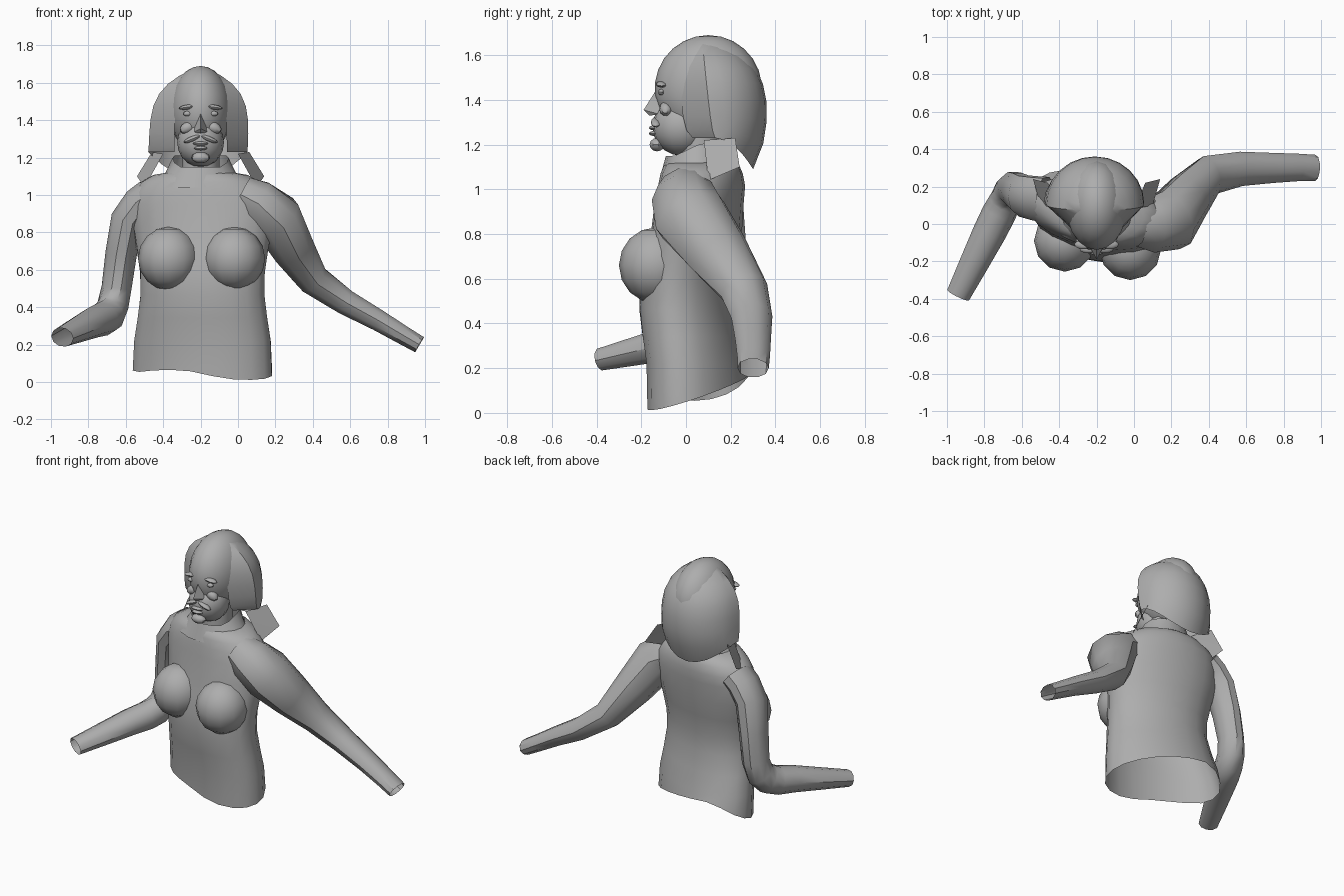
import bpy, bmesh, math
from mathutils import Vector, Matrix

cube = bpy.data.objects.get("Cube")
if cube:
    bpy.data.objects.remove(cube, do_unlink=True)

grey = bpy.data.materials.new("plain_grey")
grey.use_nodes = True
grey.diffuse_color = (.42, .42, .42, 1)
grey.node_tree.nodes["Principled BSDF"].inputs["Base Color"].default_value = grey.diffuse_color

MID = -.2  # x of the body's middle


def finish(bm, name):
    """Turn a bmesh into a named grey object, smooth apart from its creases."""
    bmesh.ops.recalc_face_normals(bm, faces=bm.faces)
    mesh = bpy.data.meshes.new(name)
    bm.to_mesh(mesh)
    bm.free()
    mesh.materials.append(grey)
    part = bpy.data.objects.new(name, mesh)
    bpy.context.collection.objects.link(part)
    bpy.ops.object.select_all(action='DESELECT')
    part.select_set(True)
    bpy.context.view_layer.objects.active = part
    bpy.ops.object.shade_smooth_by_angle(angle=math.radians(38))


def loft(name, rings, closed=True):
    """Skin a list of equal-length point rings."""
    bm = bmesh.new()
    rows = [[bm.verts.new(point) for point in ring] for ring in rings]
    count = len(rows[0])
    for lower, upper in zip(rows, rows[1:]):
        for i in range(count if closed else count - 1):
            j = (i + 1) % count
            bm.faces.new((lower[i], lower[j], upper[j], upper[i]))
    finish(bm, name)


def oval(center, width, depth, turn=0, count=20):
    """Horizontal ring of points, turned about the vertical."""
    spin = Matrix.Rotation(math.radians(turn), 3, 'Z')
    angles = [math.tau * i / count for i in range(count)]
    return [Vector(center) + spin @ Vector((width * math.cos(a), depth * math.sin(a), 0))
            for a in angles]


def smooth_path(points, widths):
    """Add a curved in-between station to each span of a limb."""
    keys = [Vector((*point, width)) for point, width in zip(points, widths)]
    path = []
    for i in range(len(keys) - 1):
        a, b = keys[i], keys[i + 1]
        before, after = keys[max(i - 1, 0)], keys[min(i + 2, len(keys) - 1)]
        path += [a, (a + b) * .5 + (a + b - before - after) / 16]
    return path + [keys[-1]]


def limb(name, points, widths, across, start_ratio, end_ratio, count=10):
    """Open tube; the ratios set how thick it is compared with its width."""
    path = smooth_path(points, widths)
    last = len(path) - 1
    rings = []
    for i, key in enumerate(path):
        along = (path[min(i + 1, last)] - path[max(i - 1, 0)]).xyz.normalized()
        side = Vector(across)
        side = (side - along * side.dot(along)).normalized()
        over = along.cross(side) * (start_ratio + (end_ratio - start_ratio) * i / last)
        angles = [math.tau * k / count for k in range(count)]
        rings.append([key.xyz + (side * math.cos(a) + over * math.sin(a)) * key.w
                      for a in angles])
    loft(name, rings)


def blob(name, center, size, tilt=0, segments=12):
    """Low ellipsoid, tilted in the front plane."""
    bm = bmesh.new()
    place = (Matrix.Translation(center) @ Matrix.Rotation(math.radians(tilt), 4, 'Y')
             @ Matrix.Diagonal((*size, 1)))
    bmesh.ops.create_uvsphere(bm, u_segments=segments, v_segments=segments * 2 // 3,
                              radius=1, matrix=place)
    finish(bm, name)


def patch(name, points, faces):
    bm = bmesh.new()
    verts = [bm.verts.new(point) for point in points]
    for face in faces:
        bm.faces.new([verts[i] for i in face])
    finish(bm, name)


# Torso: open below, narrow at the waist, twisted so the left side leads
torso = []
for step in range(8):
    t = step / 7
    waist = math.cos(math.tau * t)
    center = (MID + .01, .03 + .03 * waist, .1 + .85 * t)
    torso.append(oval(center, .365 + .025 * waist, .21 - .02 * t, 8 * t - 18))

# Slanted hem with a notch at the front
for point in torso[0]:
    from_mid = point.x - MID
    height = .08 + .3 * point.y - .08 * from_mid - .5 * max(0, -from_mid - .2)
    if point.y < 0:
        height += max(0, .07 - abs(from_mid))
    point.z = max(0, height)

# Shoulders round over into the neckline
for step in range(1, 5):
    a = math.pi / 8 * step
    torso.append(oval((MID, .07, .95 + .17 * math.sin(a)),
                      .18 + .2 * math.cos(a), .15 + .04 * math.cos(a), -10))
loft("torso", torso)

# Chest
blob("chest_right", (-.37, -.09, .66), (.165, .165, .17))
blob("chest_left", (-.02, -.135, .66), (.165, .165, .17))

# Arms: the left swings out and back, the right bends forward
limb("left_arm",
     [(.02, 0, 1), (.2, .02, .88), (.4, .26, .55), (.75, .3, .33), (.97, .3, .2)],
     [.12, .17, .11, .08, .07], (0, 1, 0), .9, .7)
limb("right_arm",
     [(-.47, .13, 1), (-.59, .15, .87), (-.65, .19, .5), (-.69, .12, .36),
      (-.77, -.04, .32), (-.94, -.38, .24)],
     [.09, .09, .08, .09, .09, .065], (1, 0, 0), 1.4, .8)

# Neck and standing collar, higher at the back
loft("neck", [oval((MID, .06, z), .1, .1, count=12) for z in (1, 1.25)])
collar = [oval((MID, .05, 1.04 + .055 * i), .25 - .05 * i, .17 - .015 * i, count=16)
          for i in range(3)]
for point in collar[-1]:
    point.z += .06 * min(1, max(0, point.y * 8 + .4))
loft("collar", collar)

# Head
blob("skull", (MID, .1, 1.45), (.165, .24, .24), segments=20)
blob("jaw", (MID, -.02, 1.28), (.125, .13, .13), segments=16)

# Hair: a hood open at the face, longer at the back
hood = []
for step in range(1, 11):
    t = (step / 10) ** 2
    dome = 1 - (1 - t) ** 6
    height = 1.69 - .6 * t
    lift = .14 * t ** 4
    width = .265 * dome
    front = .07 + .06 * t
    depth = .03 + .24 * dome - .1 * t ** 4
    inner = Vector((.14 * dome, .08 - .11 * dome + .06 * t ** 3, height + lift))
    row = [Vector((MID - inner.x, inner.y, inner.z))]
    for i in range(13):
        a = math.pi * (i / 12 - .5)
        row.append(Vector((MID - .015 * t + width * math.sin(a),
                           front + depth * math.cos(a),
                           height + lift * math.sin(a) ** 2)))
    row.append(Vector((MID + inner.x, inner.y, inner.z)))
    hood.append(row)
loft("hair", hood, closed=False)

for sign, side in ((-1, "right"), (1, "left")):
    # Loose flap of hair flaring behind the shoulder
    corners = ((.2, .08, 1.22), (.26, .22, 1.23), (.34, .24, 1.1), (.3, .1, 1.04))
    patch("hair_flap_" + side, [(MID + sign * x, y, z) for x, y, z in corners],
          [(0, 1, 2), (0, 2, 3)])
    # Eyes, brows, cheeks and moustache
    eye_x = MID + sign * .07
    blob("eye_" + side, (eye_x, -.11, 1.435), (.024, .016, .014), segments=9)
    blob("brow_" + side, (eye_x, -.11, 1.47), (.05, .025, .013), sign * 8, 9)
    blob("cheek_" + side, (eye_x, -.09, 1.36), (.045, .03, .03), sign * 25, 9)
    blob("moustache_" + side, (MID + sign * .045, -.135, 1.3), (.05, .022, .014), sign * 22, 9)

# Nose, lips and chin
patch("nose", [(MID, -.13, 1.45), (MID, -.19, 1.355), (MID, -.165, 1.33),
               (MID - .04, -.115, 1.335), (MID + .04, -.115, 1.335)],
      [(0, 3, 1), (0, 1, 4), (1, 3, 2), (1, 2, 4)])
blob("upper_lip", (MID, -.145, 1.275), (.042, .022, .011), segments=9)
blob("lower_lip", (MID, -.145, 1.25), (.036, .022, .011), segments=9)
blob("chin", (MID, -.13, 1.2), (.05, .035, .03), segments=9)
